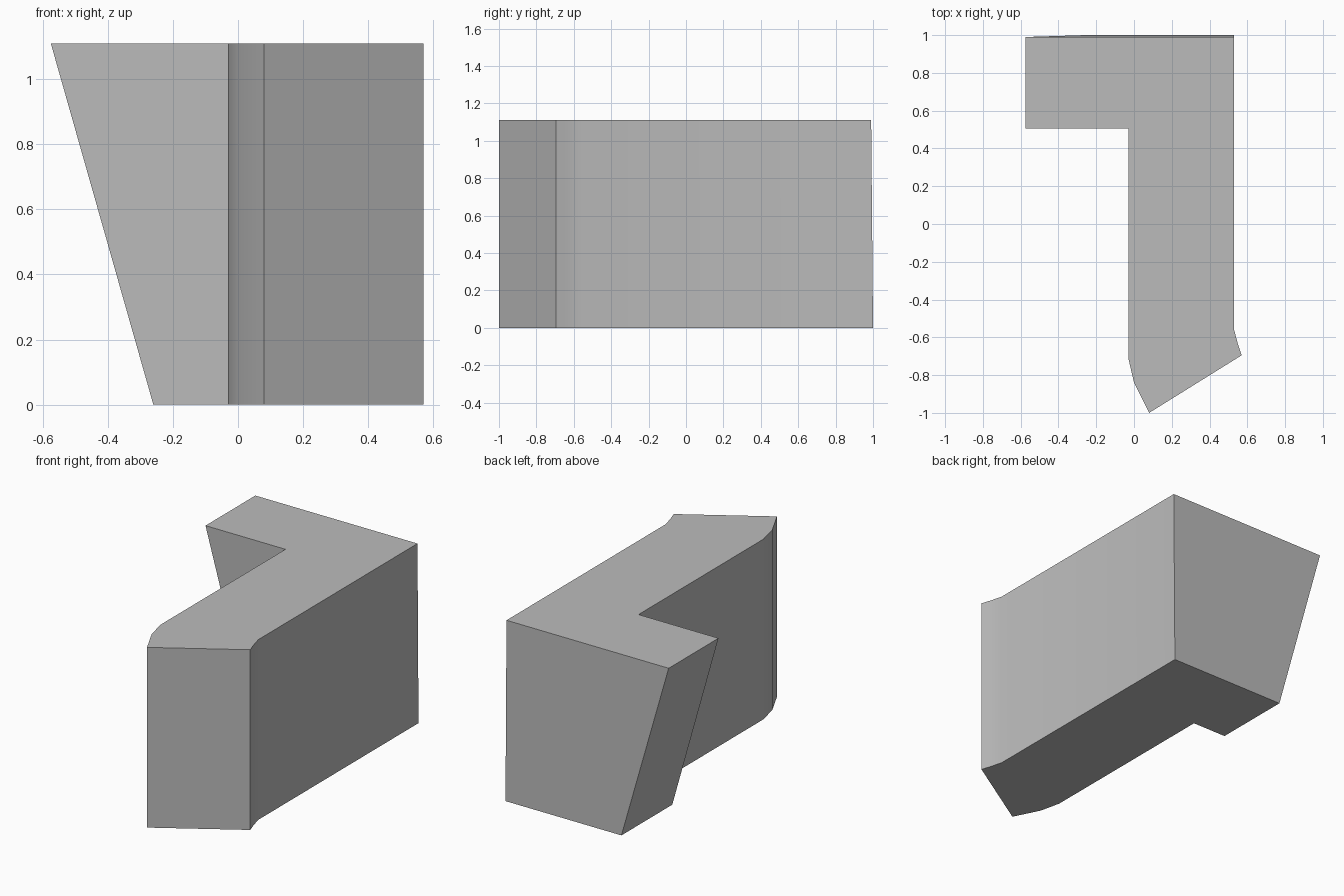
import bpy, bmesh, math

cube = bpy.data.objects.get("Cube")
if cube:
    bpy.data.objects.remove(cube, do_unlink=True)

HEIGHT = 1.11

# Plain grey material
grey = bpy.data.materials.new("plain grey")
grey.use_nodes = True
colour = (0.5, 0.5, 0.5, 1)
grey.diffuse_color = colour
grey.node_tree.nodes["Principled BSDF"].inputs["Base Color"].default_value = colour

# L-shaped plan: short arm at the back, long arm with an angled, flared tip
plan = [(-0.575, 0.99), (-0.575, 0.505), (-0.03, 0.505), (-0.03, -0.71),
        (0.0, -0.84), (0.08, -1.0), (0.57, -0.695), (0.55, -0.635),
        (0.53, -0.56), (0.53, 0.99)]

bm = bmesh.new()
top = bm.faces.new([bm.verts.new((x, y, HEIGHT)) for x, y in plan])
extruded = bmesh.ops.extrude_face_region(bm, geom=[top], use_keep_orig=True)
for v in extruded["geom"]:
    if isinstance(v, bmesh.types.BMVert):
        v.co.z = 0
        # The short arm's end slopes inward; the back leans out slightly
        if v.co.x < -0.5:
            v.co.x = -0.26
        if v.co.y > 0.9:
            v.co.y = 1.0
bmesh.ops.recalc_face_normals(bm, faces=bm.faces)

mesh = bpy.data.meshes.new("angled_block")
bm.to_mesh(mesh)
bm.free()
mesh.materials.append(grey)
block = bpy.data.objects.new("angled_block", mesh)
bpy.context.collection.objects.link(block)

# Soft shading around the tip, crisp edges elsewhere
bpy.ops.object.select_all(action="DESELECT")
block.select_set(True)
bpy.context.view_layer.objects.active = block
bpy.ops.object.shade_smooth_by_angle(angle=math.radians(30))
